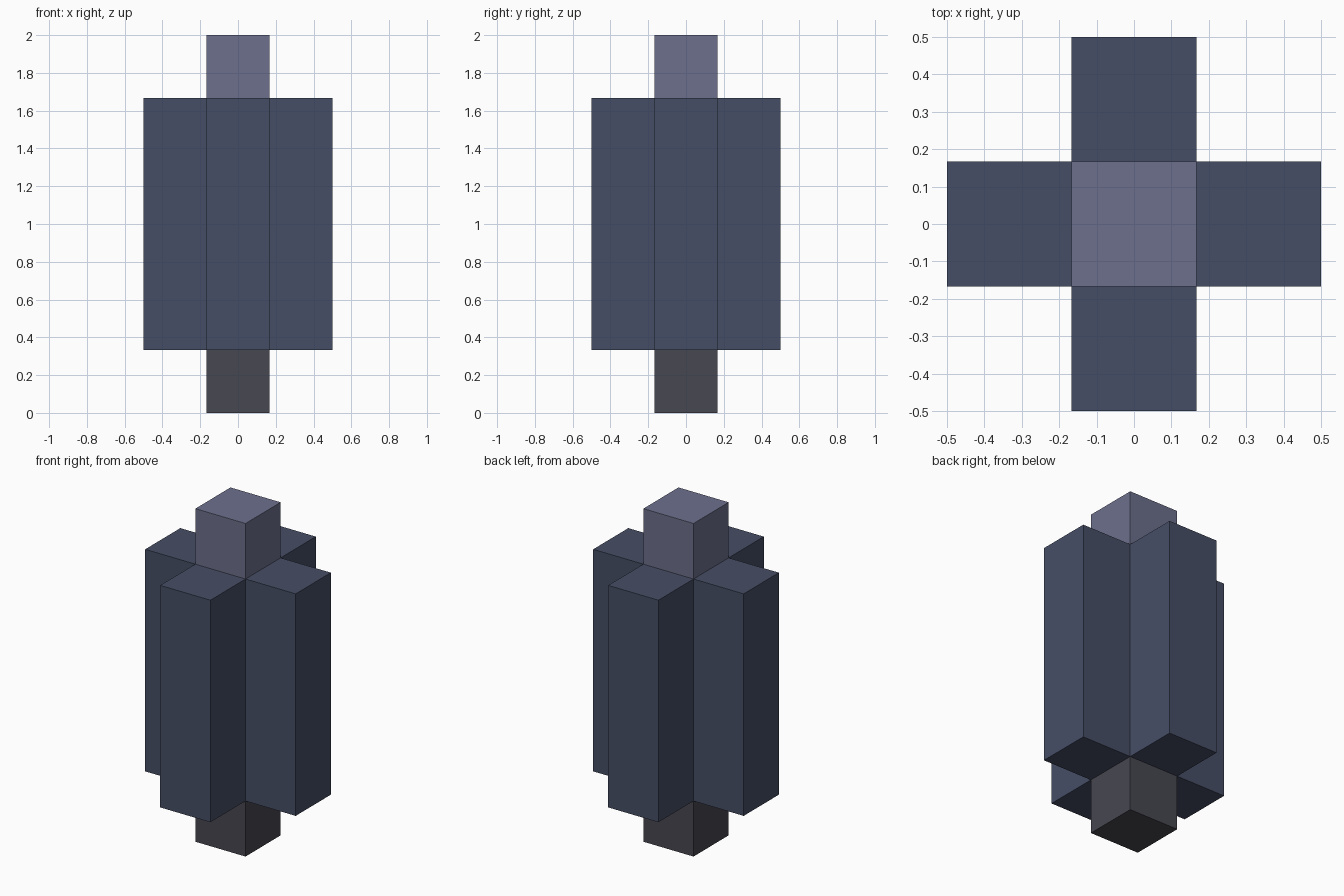
import bpy, bmesh

if "Cube" in bpy.data.objects:
    bpy.data.objects.remove(bpy.data.objects["Cube"])

W = 1 / 6   # half width of the core and of each arm
R = 0.5     # reach of the arms


def prism(name, outline, z0, z1, color):
    """Extrude a flat outline from z0 up to z1."""
    bm = bmesh.new()
    base = bm.faces.new([bm.verts.new((x, y, z0)) for x, y in outline])
    top = bmesh.ops.extrude_face_region(bm, geom=[base], use_keep_orig=True)["geom"]
    bmesh.ops.translate(bm, vec=(0, 0, z1 - z0),
                        verts=[v for v in top if isinstance(v, bmesh.types.BMVert)])
    bmesh.ops.recalc_face_normals(bm, faces=bm.faces)
    mesh = bpy.data.meshes.new(name)
    bm.to_mesh(mesh)
    bm.free()
    mat = bpy.data.materials.new(name + "_color")
    mat.diffuse_color = (*color, 1)
    mat.use_nodes = True
    mat.node_tree.nodes["Principled BSDF"].inputs["Base Color"].default_value = mat.diffuse_color
    mesh.materials.append(mat)
    obj = bpy.data.objects.new(name, mesh)
    bpy.context.collection.objects.link(obj)
    return obj


square = [(-W, -W), (W, -W), (W, W), (-W, W)]

# Plus-shaped outline: one arm tip and inner corner, turned four times
cross = []
pts = [(R, -W), (R, W), (W, W)]
for _ in range(4):
    cross += pts
    pts = [(-y, x) for x, y in pts]

# Lower stub, four-armed body, upper stub
prism("bottom_stub", square, 0, 1 / 3, (0.063, 0.063, 0.082))
prism("cross_body", cross, 1 / 3, 5 / 3, (0.061, 0.076, 0.133))
prism("top_stub", square, 5 / 3, 2, (0.15, 0.162, 0.262))
